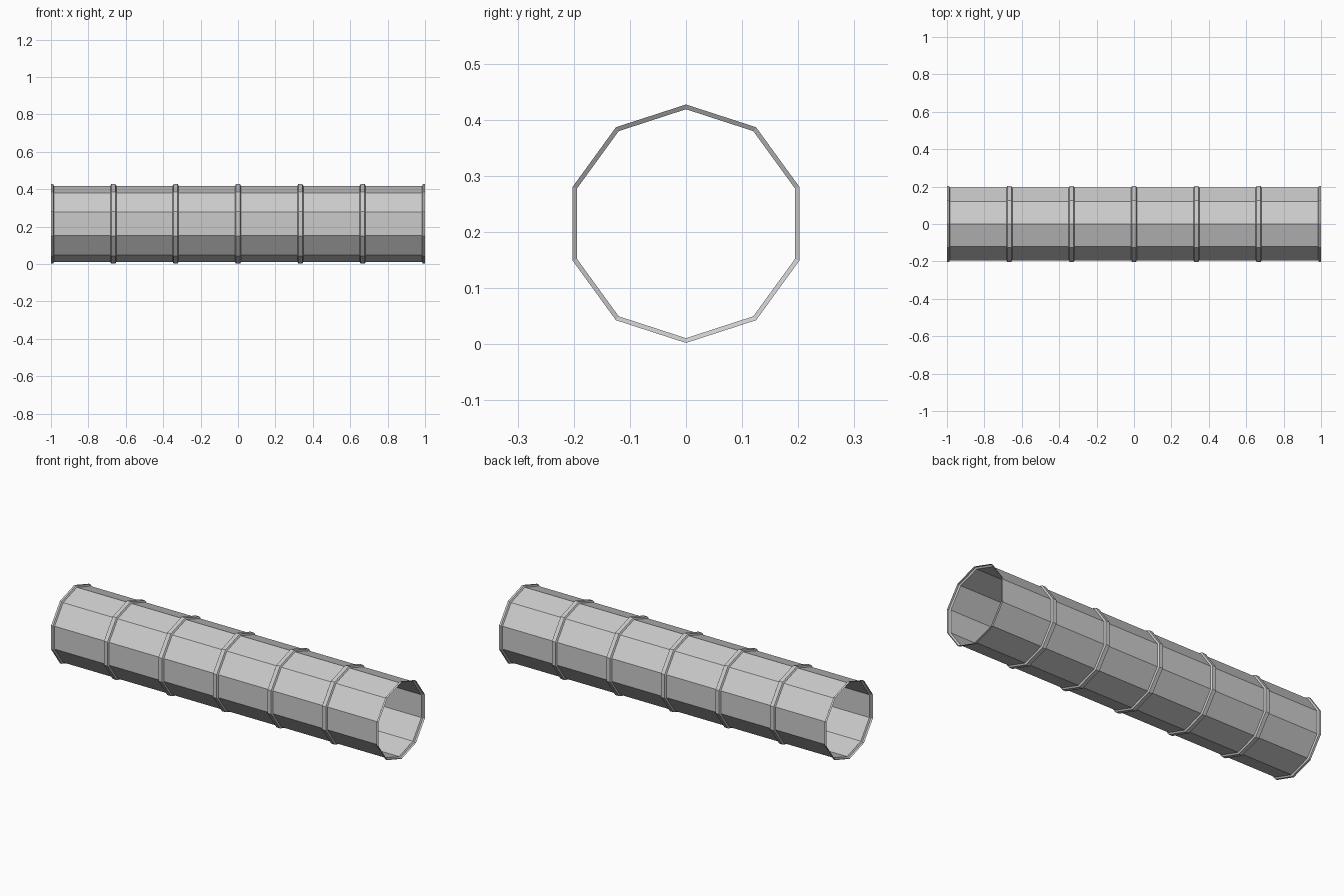
import bpy, bmesh
from math import sin, cos, pi

if "Cube" in bpy.data.objects:
    bpy.data.objects.remove(bpy.data.objects["Cube"])

SIDES = 10
R_TUBE, R_RIB = 0.204, 0.2125
HALF_BASE, HALF_TOP = 0.016, 0.011
CENTRE_Z = 0.2145

# Lengthwise profile (x, radius): ribs every third, half ribs at both ends
profile = []
for i in range(-3, 4):
    c = i / 3
    for dx, r in ((-HALF_BASE, R_TUBE), (-HALF_TOP, R_RIB),
                  (HALF_TOP, R_RIB), (HALF_BASE, R_TUBE)):
        if abs(c + dx) < 1:
            profile.append((c + dx, r))
profile = [(-1, R_RIB)] + profile + [(1, R_RIB)]

# Open ten-sided pipe swept from the profile
bm = bmesh.new()
rings = []
for x, r in profile:
    rings.append([bm.verts.new((x, r * sin(2 * pi * k / SIDES),
                                CENTRE_Z + r * cos(2 * pi * k / SIDES)))
                  for k in range(SIDES)])
for a, b in zip(rings, rings[1:]):
    for k in range(SIDES):
        n = (k + 1) % SIDES
        bm.faces.new((a[k], a[n], b[n], b[k]))
bm.normal_update()
f = bm.faces[:][0]
mid = f.calc_center_median()
if f.normal.y * mid.y + f.normal.z * (mid.z - CENTRE_Z) < 0:
    bmesh.ops.reverse_faces(bm, faces=bm.faces[:])
mesh = bpy.data.meshes.new("ribbed_pipe")
bm.to_mesh(mesh)
bm.free()
bpy.context.collection.objects.link(bpy.data.objects.new("ribbed_pipe", mesh))
